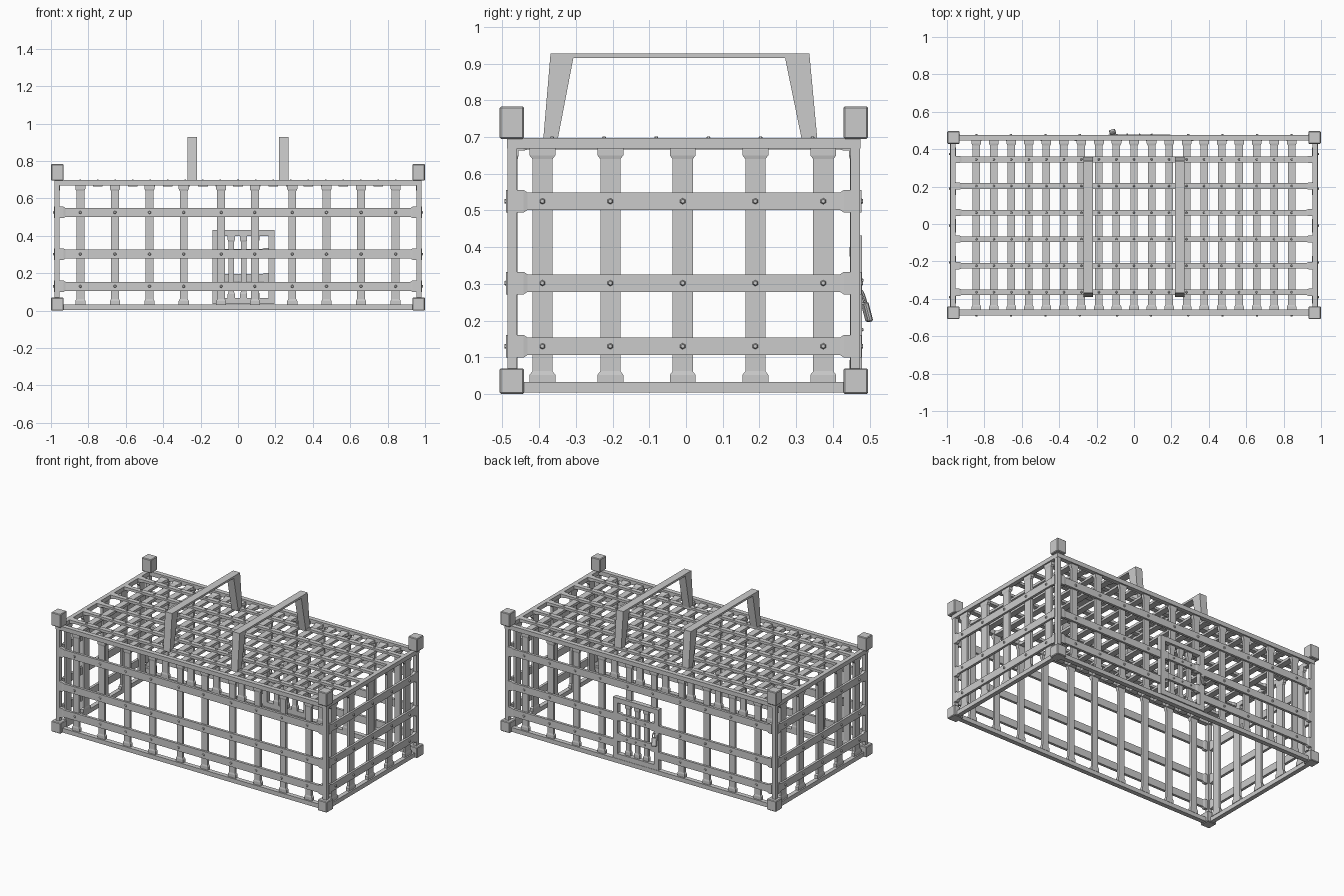
import bpy, bmesh, math
from mathutils import Vector, Matrix

if "Cube" in bpy.data.objects:
    bpy.data.objects.remove(bpy.data.objects["Cube"])

CY = -0.006            # y centre of the cage body
HX, HY = 0.968, 0.467  # half distance between frame rails


def finish(name, bm):
    bmesh.ops.recalc_face_normals(bm, faces=bm.faces)
    me = bpy.data.meshes.new(name)
    bm.to_mesh(me)
    bm.free()
    ob = bpy.data.objects.new(name, me)
    bpy.context.collection.objects.link(ob)
    return ob


def add_box(bm, lo, hi):
    lo, hi = Vector(lo), Vector(hi)
    m = Matrix.Translation((lo + hi) / 2) @ Matrix.Diagonal((*(hi - lo), 1))
    return bmesh.ops.create_cube(bm, size=1, matrix=m)["verts"]


def add_bar(bm, p0, p1, side, n, w, t, flare0=True, flare1=True):
    """Flat bar from p0 to p1 with thicker sockets at its ends."""
    p0, p1 = Vector(p0), Vector(p1)
    d = (p1 - p0).normalized()
    big, sec = 1.28, []
    if flare0:
        sec += [(p0, big), (p0 + d * .022, big), (p0 + d * .032, 1)]
    else:
        sec += [(p0, 1)]
    if flare1:
        sec += [(p1 - d * .032, 1), (p1 - d * .022, big), (p1, big)]
    else:
        sec += [(p1, 1)]
    rings = []
    for c, s in sec:
        rings.append([bm.verts.new(c + side * a * w / 2 * s + n * b * t / 2 * s)
                      for a, b in ((-1, -1), (1, -1), (1, 1), (-1, 1))])
    for r, q in zip(rings, rings[1:]):
        for i in range(4):
            bm.faces.new((r[i], r[(i + 1) % 4], q[(i + 1) % 4], q[i]))
    bm.faces.new(rings[0])
    bm.faces.new(rings[-1])


def grille(name, origin, U, V, N, rows, cols, us, vs, wr, wc, hole=None, rivet=.009):
    """Rows run along U over columns that run along V; rivets at crossings."""
    O, U, V, N = map(Vector, (origin, U, V, N))
    P = lambda u, v, n: O + U * u + V * v + N * n
    bm = bmesh.new()
    for v in rows:
        if hole and v < hole[2]:
            add_bar(bm, P(us[0], v, .006), P(hole[0], v, .006), V, N, wr, .017, True, False)
            add_bar(bm, P(hole[1], v, .006), P(us[1], v, .006), V, N, wr, .017, False, True)
        else:
            add_bar(bm, P(us[0], v, .006), P(us[1], v, .006), V, N, wr, .017)
    for u in cols:
        cut = hole and hole[0] < u < hole[1]
        add_bar(bm, P(u, hole[2] if cut else vs[0], -.006), P(u, vs[1], -.006), U, N, wc, .017, not cut)
    rot = N.to_track_quat('Z', 'Y').to_matrix().to_4x4()
    for u in cols:
        for v in rows:
            if hole and hole[0] < u < hole[1] and v < hole[2]:
                continue
            bmesh.ops.create_cone(bm, cap_ends=True, segments=6, radius1=rivet, radius2=rivet * .6,
                                  depth=.008, matrix=Matrix.Translation(P(u, v, .017)) @ rot)
    return finish(name, bm)


# corner blocks and posts
for sx, nx in ((-1, "left"), (1, "right")):
    for sy, ny in ((-1, "front"), (1, "back")):
        x, y = sx * .966, CY + sy * .4685
        for part, z0, z1 in (("foot", 0, .07), ("cap", .695, .783)):
            bm = bmesh.new()
            h = .0335
            add_box(bm, (x - h, y - h, z0), (x + h, y + h, z1))
            bmesh.ops.bevel(bm, geom=bm.edges[:], offset=.004, segments=1, affect='EDGES')
            finish(f"corner_{part}_{ny}_{nx}", bm)
        bm = bmesh.new()
        px, py, h = sx * HX, CY + sy * HY, .013
        add_box(bm, (px - h, py - h, .03), (px + h, py + h, .70))
        finish(f"post_{ny}_{nx}", bm)

# bottom and top frames
for name, z0, z1 in (("bottom_frame", .004, .032), ("top_frame", .669, .697)):
    bm = bmesh.new()
    for s in (-1, 1):
        y = CY + s * HY
        add_box(bm, (-HX - .014, y - .015, z0), (HX + .014, y + .015, z1))
        add_box(bm, (s * HX - .014, CY - HY, z0), (s * HX + .014, CY + HY, z1))
    finish(name, bm)

# wall and roof grilles
X, Y, Z = (1, 0, 0), (0, 1, 0), (0, 0, 1)
rows = (.13, .302, .525)
cols = [s * c for s in (-1, 1) for c in (.09, .29, .473, .658, .843)]
side_cols = (-.385, -.2, -.003, .195, .38)
door = (-.13, .195, .43)
zs, xs, ys = (.03, .672), (-.955, .955), (-.458, .458)
grille("front_grille", (0, CY - HY, 0), X, Z, (0, -1, 0), rows, cols, xs, zs, .048, .042)
grille("back_grille", (0, CY + HY, 0), X, Z, Y, rows, cols, xs, zs, .048, .042, door)
for s, n in ((-1, "left"), (1, "right")):
    grille(n + "_grille", (s * HX, CY, 0), Y, Z, (s, 0, 0), rows, side_cols, ys, zs, .048, .055)
grille("roof_grille", (0, 0, .68), X, Y, Z, [-.365 + .142 * i for i in range(6)],
       [-.843 + .09367 * i for i in range(19)], xs, (-.464, .452), .03, .04, None, .007)

# carrying handles: tapered arches
arch = [(-.39, .68), (-.369, .928), (.336, .928), (.359, .68),
        (.318, .68), (.27, .915), (-.307, .915), (-.352, .68)]
for s, n in ((-1, "left"), (1, "right")):
    bm = bmesh.new()
    a, b = [[bm.verts.new((s * .245 + d, y, z)) for y, z in arch] for d in (-.025, .025)]
    for i in range(8):
        j = (i + 1) % 8
        bm.faces.new((a[i], a[j], b[j], b[i]))
    for r in (a, b):
        for q in ((0, 1, 6, 7), (1, 2, 5, 6), (2, 3, 4, 5)):
            bm.faces.new([r[k] for k in q])
    finish("handle_" + n, bm)

# door: frame and lattice
bm = bmesh.new()
x0, x1, z0, z1, f = -.135, .195, .035, .432, .032
for lo, hi in (((x0, z0), (x0 + f, z1)), ((x1 - f, z0), (x1, z1)),
               ((x0, z0), (x1, z0 + f)), ((x0, z1 - f), (x1, z1))):
    add_box(bm, (lo[0], .447, lo[1]), (hi[0], .479, hi[1]))
finish("door_frame", bm)
grille("door_lattice", (0, .462, 0), X, Z, Y, (.175, .31), (-.036, .03, .096),
       (x0 + f, x1 - f), (z0 + f, z1 - f), .04, .03, None, .006)

# padlock hanging on the door
bm = bmesh.new()
add_box(bm, (-.017, -.007, -.055), (.017, .007, 0))
bmesh.ops.bevel(bm, geom=bm.edges[:], offset=.004, segments=1, affect='EDGES')
lock = finish("padlock_body", bm)
bpy.ops.mesh.primitive_torus_add(major_radius=.014, minor_radius=.0035, major_segments=12, minor_segments=6)
shackle = bpy.context.object
shackle.name = "padlock_shackle"
base = Matrix.Translation((-.113, .486, .25)) @ Matrix.Rotation(.3, 4, 'Z') @ Matrix.Rotation(.27, 4, 'X')
lock.matrix_world = base
shackle.matrix_world = base @ Matrix.Translation((0, 0, .008)) @ Matrix.Rotation(math.pi / 2, 4, 'X') \
    @ Matrix.Diagonal((1, 1.6, 1, 1))
